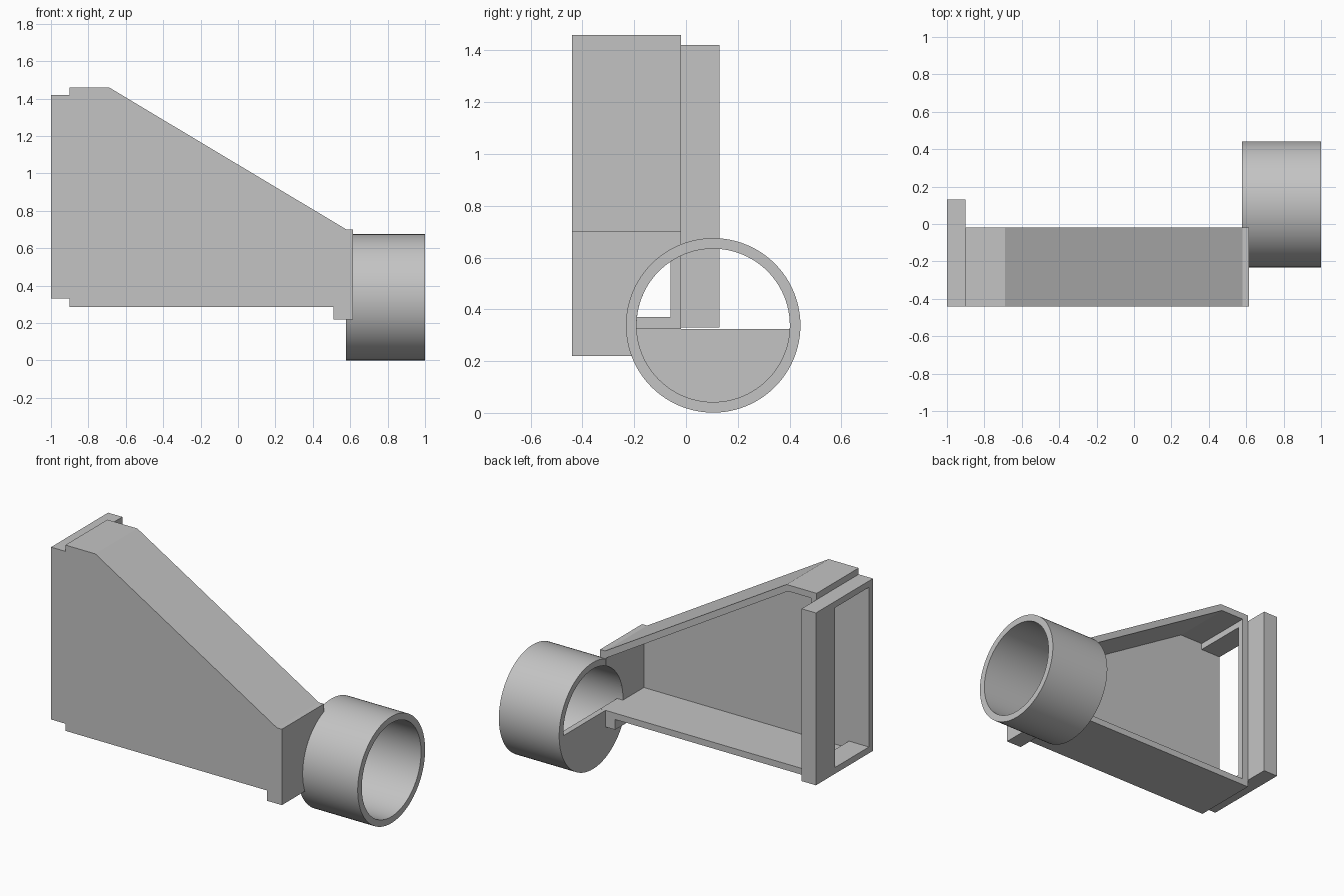
import bpy
import bmesh
from math import asin, cos, sin, pi, radians
from mathutils import Vector

default = bpy.data.objects.get("Cube")
if default:
    bpy.data.objects.remove(default, do_unlink=True)

grey = bpy.data.materials.new("plain grey")
grey.use_nodes = True
colour = (0.55, 0.55, 0.55, 1)
grey.diffuse_color = colour
grey.node_tree.nodes["Principled BSDF"].inputs["Base Color"].default_value = colour


def prism(name, points, sweep):
    """Solid made by sweeping a closed outline along a vector."""
    bm = bmesh.new()
    face = bm.faces.new([bm.verts.new(p) for p in points])
    result = bmesh.ops.extrude_face_region(bm, geom=[face])
    moved = [v for v in result["geom"] if isinstance(v, bmesh.types.BMVert)]
    bmesh.ops.translate(bm, verts=moved, vec=Vector(sweep))
    bmesh.ops.recalc_face_normals(bm, faces=bm.faces)
    mesh = bpy.data.meshes.new(name)
    bm.to_mesh(mesh)
    bm.free()
    mesh.materials.append(grey)
    obj = bpy.data.objects.new(name, mesh)
    bpy.context.collection.objects.link(obj)
    return obj


def side_prism(name, outline, y0, y1):
    return prism(name, [(x, y0, z) for x, z in outline], (0, y1 - y0, 0))


def box(name, x0, x1, y0, y1, z0, z1):
    return side_prism(name, [(x0, z0), (x1, z0), (x1, z1), (x0, z1)], y0, y1)


def arc_prism(name, radius, start, end, x0, x1, count):
    """Disc or disc segment facing along x, centred on the pipe axis."""
    angles = [start + (end - start) * i / count for i in range(count + 1)]
    if end - start > 2 * pi - 0.001:
        angles.pop()
    points = [(x0, AXIS_Y + radius * cos(a), AXIS_Z + radius * sin(a)) for a in angles]
    return prism(name, points, (x1 - x0, 0, 0))


def cut(target, cutter):
    mod = target.modifiers.new("cut", 'BOOLEAN')
    mod.operation = 'DIFFERENCE'
    mod.solver = 'EXACT'
    mod.object = cutter
    bpy.context.view_layer.objects.active = target
    bpy.ops.object.modifier_apply(modifier=mod.name)
    bpy.data.objects.remove(cutter, do_unlink=True)


# Main sizes
FRONT, BACK, WALL = -0.44, -0.02, 0.04
AXIS_Y, AXIS_Z, OUTER, BORE = 0.105, 0.338, 0.337, 0.296
FLOOR = 0.325
PIPE_START, BODY_END = 0.578, 0.615

# Tapered housing with a foot below its narrow end
housing = side_prism("tapered_housing", [
    (-0.9, 0.285), (0.51, 0.285), (0.51, 0.22), (BODY_END, 0.22),
    (BODY_END, 0.7), (0.58, 0.7), (-0.69, 1.46), (-0.9, 1.46)], FRONT, BACK)

# Hollow interior, open at the back
cut(housing, side_prism("cavity_cutter", [
    (-0.86, FLOOR), (0.575, FLOOR), (0.575, 0.656),
    (-0.70, 1.42), (-0.86, 1.42)], FRONT + WALL, 0.2))

# Wide end opening through the housing and the flange
opening = (FRONT + WALL, BACK - WALL, 0.37, 1.38)
cut(housing, box("end_cutter", -1.1, -0.8, *opening))
flange = box("end_flange", -1.0, -0.9, FRONT, 0.13, 0.33, 1.42)
cut(flange, box("flange_cutter", -1.1, -0.8, *opening))

# Pipe passage through the narrow end, above floor level
dip = asin((FLOOR - AXIS_Z) / BORE)
cut(housing, arc_prism("passage_cutter", BORE, dip, pi - dip, 0.54, 0.7, 48))

# Round pipe
pipe = arc_prism("round_pipe", OUTER, 0, 2 * pi, PIPE_START, 1.0, 96)
cut(pipe, arc_prism("bore_cutter", BORE, 0, 2 * pi, 0.5, 1.1, 96))

# Lower plate closing the pipe's inner end
arc_prism("pipe_end_plate", BORE + 0.01, pi - dip, 2 * pi + dip,
          PIPE_START, BODY_END, 48)

# Smooth the curved pipe and keep its rims sharp
bpy.ops.object.select_all(action='DESELECT')
pipe.select_set(True)
bpy.context.view_layer.objects.active = pipe
bpy.ops.object.shade_smooth_by_angle(angle=radians(30))
